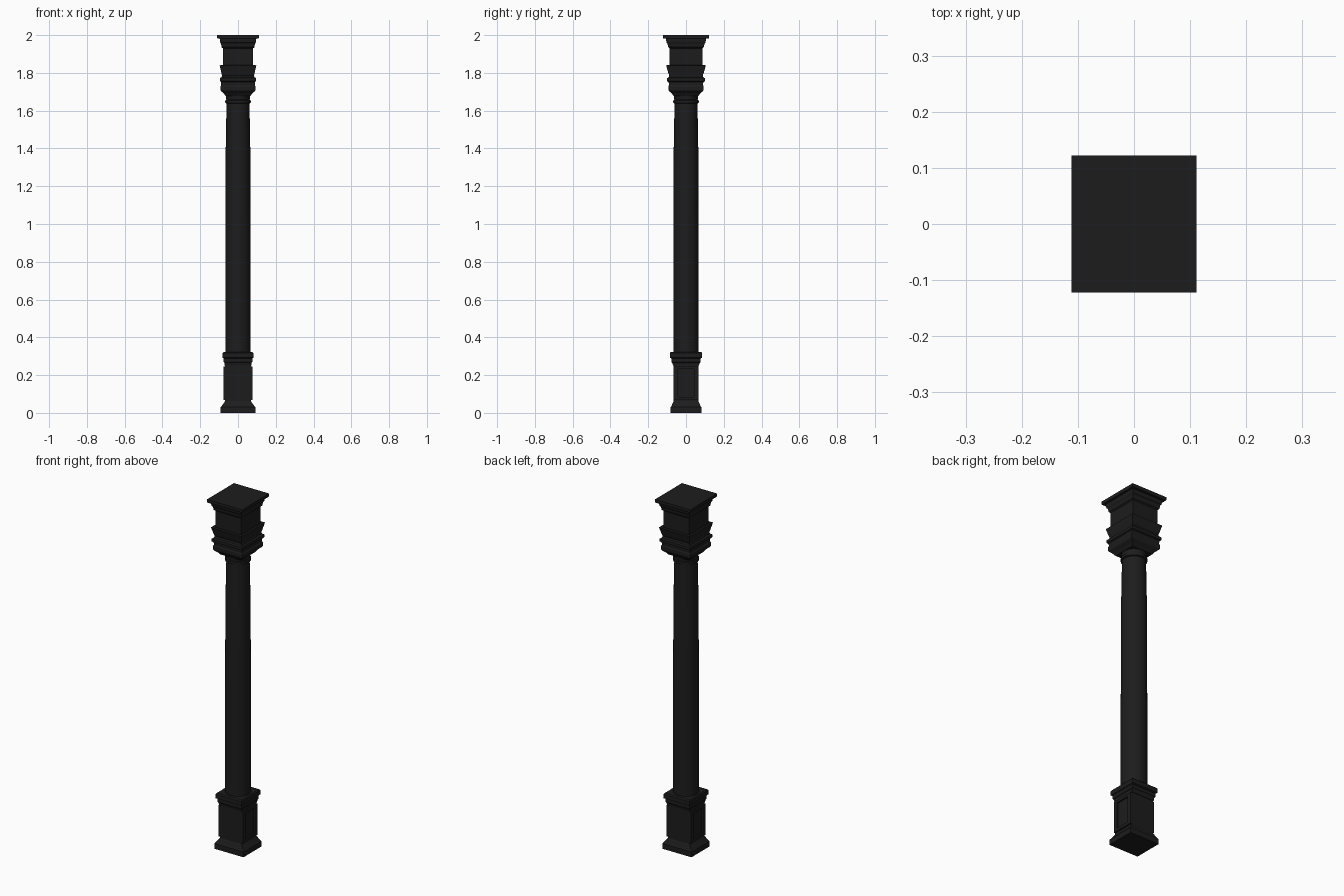
import bpy, bmesh, math

if "Cube" in bpy.data.objects:
    bpy.data.objects.remove(bpy.data.objects["Cube"])

mat = bpy.data.materials.new("black_paint")
mat.diffuse_color = (0.012, 0.012, 0.012, 1)
mat.use_nodes = True
mat.node_tree.nodes["Principled BSDF"].inputs["Base Color"].default_value = mat.diffuse_color


def make_object(name, bm):
    bmesh.ops.recalc_face_normals(bm, faces=bm.faces)
    mesh = bpy.data.meshes.new(name)
    bm.to_mesh(mesh)
    bm.free()
    ob = bpy.data.objects.new(name, mesh)
    bpy.context.collection.objects.link(ob)
    mesh.materials.append(mat)
    return ob


def loft(name, rings):
    """Skin a stack of equal-length point rings and cap both ends."""
    bm = bmesh.new()
    loops = [[bm.verts.new(p) for p in ring] for ring in rings]
    n = len(loops[0])
    for a, b in zip(loops, loops[1:]):
        for i in range(n):
            j = (i + 1) % n
            bm.faces.new((a[i], a[j], b[j], b[i]))
    bm.faces.new(loops[0])
    bm.faces.new(loops[-1])
    return make_object(name, bm)


def square_moulding(name, profile):
    """Profile entries are (half width x, half depth y, z)."""
    corners = ((-1, -1), (1, -1), (1, 1), (-1, 1))
    return loft(name, [[(sx * x, sy * y, z) for sx, sy in corners] for x, y, z in profile])


def round_moulding(name, profile, sides=32):
    """Profile entries are (radius, z)."""
    ob = loft(name, [[(r * math.cos(math.tau * i / sides), r * math.sin(math.tau * i / sides), z)
                      for i in range(sides)] for r, z in profile])
    bpy.ops.object.select_all(action='DESELECT')
    ob.select_set(True)
    bpy.context.view_layer.objects.active = ob
    bpy.ops.object.shade_smooth_by_angle(angle=math.radians(30))
    return ob


def panel_frame(name, side):
    """Raised rectangular frame on one x face of the pedestal."""
    bm = bmesh.new()
    outer = ((-.065, .068), (.065, .068), (.065, .246), (-.065, .246))
    inner = ((-.042, .085), (.042, .085), (.042, .232), (-.042, .232))
    rings = [[bm.verts.new((side * x, y, z)) for y, z in pts]
             for x, pts in ((.067, outer), (.077, outer), (.077, inner), (.067, inner))]
    for k in range(4):
        a, b = rings[k], rings[(k + 1) % 4]
        for i in range(4):
            j = (i + 1) % 4
            bm.faces.new((a[i], a[j], b[j], b[i]))
    return make_object(name, bm)


# Pedestal: plinth, die and cornice
square_moulding("plinth", [(.092, .082, 0), (.092, .082, .03), (.088, .078, .034),
                           (.073, .069, .055), (.069, .065, .062)])
square_moulding("pedestal", [(.069, .065, .06), (.069, .065, .26)])
for side, label in ((-1, "left"), (1, "right")):
    panel_frame("pedestal_frame_" + label, side)
square_moulding("pedestal_cornice", [(.072, .068, .25), (.072, .073, .265), (.076, .078, .27),
                                     (.076, .078, .288), (.081, .086, .292), (.081, .086, .316),
                                     (.076, .08, .322)])

# Tapering round shaft
round_moulding("shaft", [(.067, .31), (.067, .8), (.066, 1.15), (.065, 1.4),
                         (.062, 1.57), (.06, 1.65)])

# Round collar below the capital
round_moulding("collar", [(.06, 1.638), (.067, 1.641), (.068, 1.648), (.067, 1.655),
                          (.062, 1.658), (.063, 1.675), (.068, 1.69), (.08, 1.71)])

# Square stepped capital
square_moulding("capital_base", [(.066, .066, 1.678), (.074, .075, 1.69), (.079, .08, 1.695),
                                 (.089, .089, 1.703), (.093, .093, 1.71), (.093, .093, 1.728),
                                 (.089, .09, 1.735), (.089, .092, 1.752), (.096, .1, 1.756),
                                 (.096, .1, 1.772), (.087, .092, 1.777), (.084, .088, 1.79)])
square_moulding("capital_flare", [(.084, .088, 1.785), (.088, .094, 1.8), (.097, .105, 1.838),
                                  (.09, .097, 1.842), (.08, .087, 1.836)])
square_moulding("capital_block", [(.08, .087, 1.78), (.08, .087, 1.945)])
square_moulding("capital_cornice", [(.08, .087, 1.93), (.087, .094, 1.936), (.09, .098, 1.955),
                                    (.094, .103, 1.96), (.097, .107, 1.983)])
square_moulding("abacus", [(.109, .12, 1.982), (.111, .122, 1.986), (.111, .122, 2.0)])
